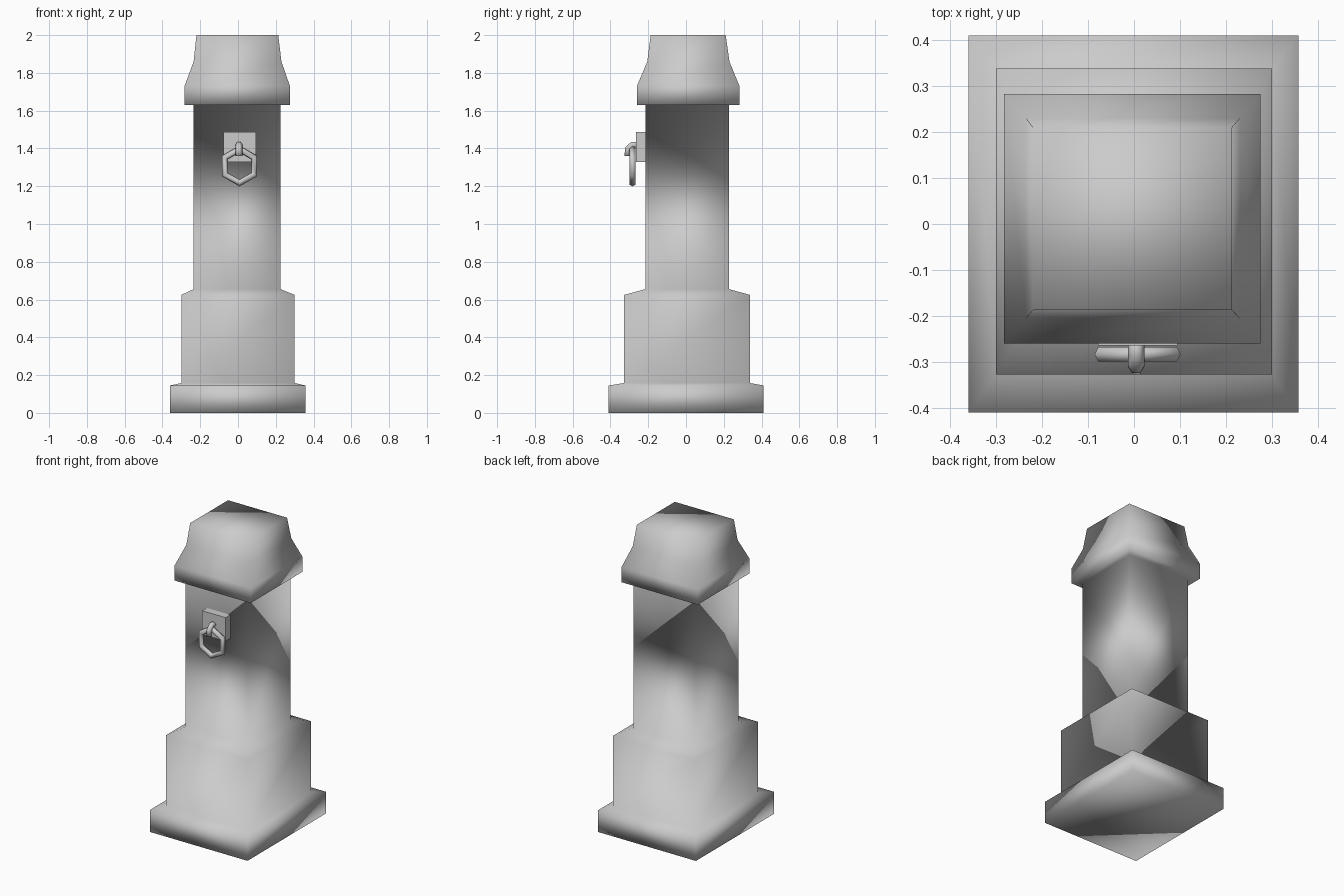
import bpy, bmesh, math
from mathutils import Vector

cube = bpy.data.objects.get("Cube")
if cube:
    bpy.data.objects.remove(cube)

stone = bpy.data.materials.new("weathered_grey")
stone.use_nodes = True
grey = (0.6, 0.6, 0.6, 1)
stone.diffuse_color = grey
stone.node_tree.nodes["Principled BSDF"].inputs["Base Color"].default_value = grey


def finish(obj, smooth=True):
    obj.data.materials.append(stone)
    for face in obj.data.polygons:
        face.use_smooth = smooth
    return obj


def mesh_object(name, bm, smooth=True):
    bmesh.ops.recalc_face_normals(bm, faces=bm.faces)
    mesh = bpy.data.meshes.new(name)
    bm.to_mesh(mesh)
    bm.free()
    obj = bpy.data.objects.new(name, mesh)
    bpy.context.collection.objects.link(obj)
    return finish(obj, smooth)


def rectangle_loft(name, sections):
    """Stack rectangles (height, left, right, front, back) into a closed solid."""
    bm = bmesh.new()
    rings = []
    for z, x0, x1, y0, y1 in sections:
        corners = ((x0, y0), (x1, y0), (x1, y1), (x0, y1))
        rings.append([bm.verts.new((x, y, z)) for x, y in corners])
    for low, high in zip(rings, rings[1:]):
        for i in range(4):
            j = (i + 1) % 4
            bm.faces.new((low[i], low[j], high[j], high[i]))
    bm.faces.new(rings[0][::-1])
    bm.faces.new(rings[-1])
    return mesh_object(name, bm)


# Post: plinth, pedestal, shaft and flared cap in one soft-shaded skin
rectangle_loft("post", [
    (0.00, -0.36, 0.357, -0.41, 0.41),
    (0.145, -0.36, 0.357, -0.41, 0.41),
    (0.158, -0.30, 0.30, -0.327, 0.338),
    (0.625, -0.30, 0.30, -0.327, 0.338),
    (0.655, -0.235, 0.225, -0.215, 0.228),
    (1.63, -0.235, 0.225, -0.215, 0.228),
    (1.63, -0.283, 0.275, -0.26, 0.283),
    (1.73, -0.283, 0.275, -0.26, 0.283),
    (1.86, -0.235, 0.23, -0.205, 0.23),
    (2.00, -0.22, 0.213, -0.187, 0.21),
])

# Mounting plate on the front of the shaft
bm = bmesh.new()
bmesh.ops.create_cube(bm, size=1)
bmesh.ops.scale(bm, vec=(0.172, 0.06, 0.157), verts=bm.verts)
bmesh.ops.translate(bm, vec=(0.008, -0.234, 1.408), verts=bm.verts)
mesh_object("mounting_plate", bm, False)

# Six-sided pull ring
bpy.ops.mesh.primitive_torus_add(
    major_segments=6, minor_segments=6, major_radius=0.09, minor_radius=0.018,
    location=(0.008, -0.283, 1.307), rotation=(math.pi / 2, math.pi / 6, 0))
ring = bpy.context.object
ring.name = "pull_ring"
ring.rotation_euler = (math.pi / 2, 0, 0)
for v in ring.data.vertices:
    x, y, z = v.co
    v.co = (-y, x, z)
finish(ring)

# Bent staple that holds the ring
bm = bmesh.new()
path = [(-0.25, 1.418), (-0.285, 1.42), (-0.308, 1.398), (-0.31, 1.36)]
rings = []
for i, (y, z) in enumerate(path):
    before, after = path[max(i - 1, 0)], path[min(i + 1, len(path) - 1)]
    tangent = Vector((0, after[0] - before[0], after[1] - before[1])).normalized()
    side = Vector((1, 0, 0))
    up = tangent.cross(side)
    angles = [math.tau * k / 6 for k in range(6)]
    rings.append([bm.verts.new(Vector((0.005, y, z)) + 0.018 * (side * math.cos(a) + up * math.sin(a)))
                  for a in angles])
for low, high in zip(rings, rings[1:]):
    for i in range(6):
        j = (i + 1) % 6
        bm.faces.new((low[i], low[j], high[j], high[i]))
bm.faces.new(rings[0])
bm.faces.new(rings[-1])
mesh_object("ring_staple", bm)
